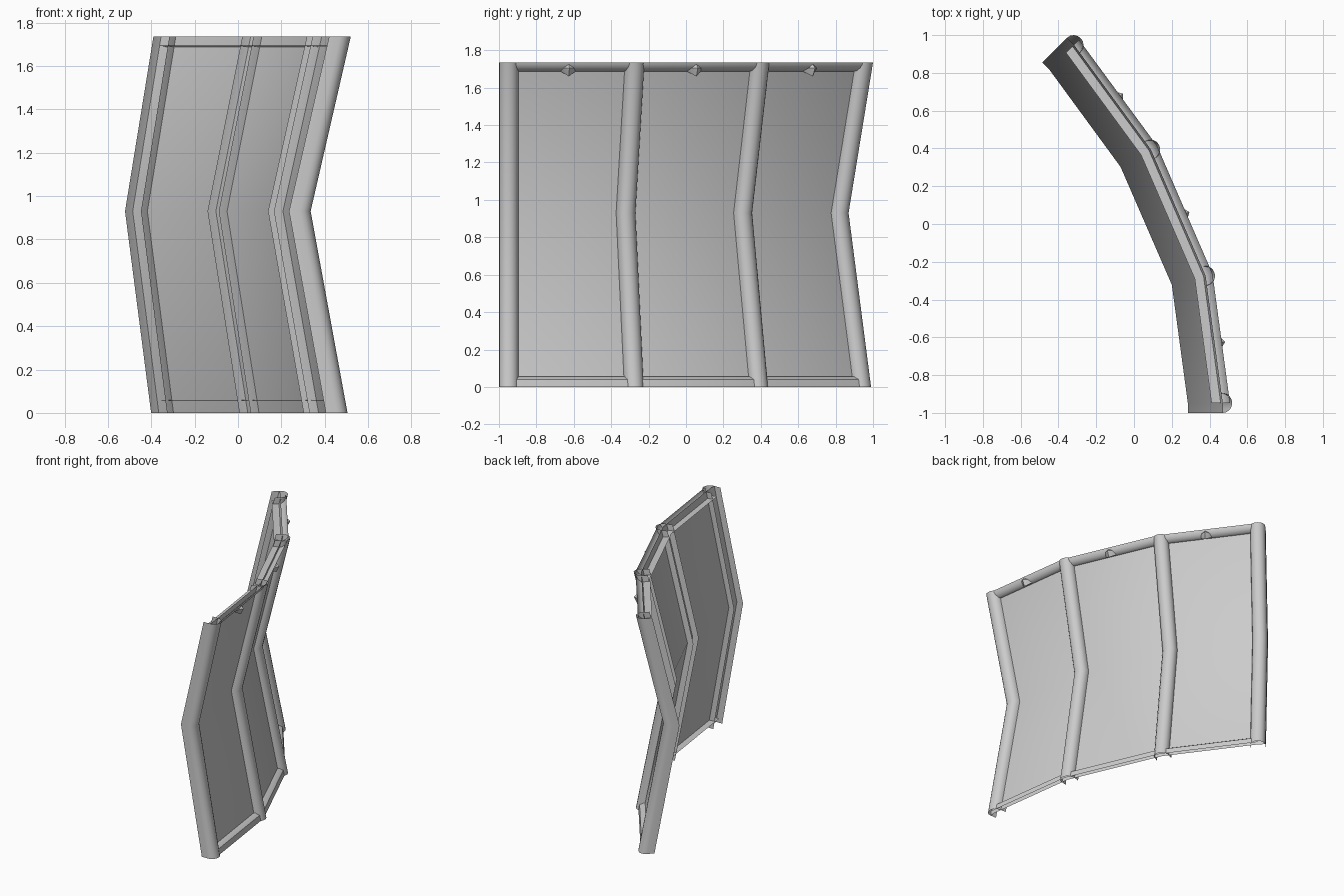
import bpy, bmesh, math
from mathutils import Vector

if "Cube" in bpy.data.objects:
    bpy.data.objects.remove(bpy.data.objects["Cube"])

H, KINK = 1.735, 0.93
# plan position of each post at the top, and its outward angle
POSTS = [(0.47, -0.948, 0), (0.379, -0.274, 15), (0.089, 0.395, 30), (-0.318, 0.949, 45)]


def shift(z):
    """Inward lean of the wall at height z."""
    if z > KINK:
        return -0.185 * (H - z) / (H - KINK)
    return -0.015 - 0.17 * z / KINK


def place(i, t, r, z):
    """Point at post i: t along the wall, r outward, z up."""
    x, y, a = POSTS[i]
    a = math.radians(a)
    n = Vector((math.cos(a), math.sin(a), 0))
    s = Vector((-math.sin(a), math.cos(a), 0))
    return Vector((x, y, z)) + n * (r + shift(z)) + s * t


def finish(name, bm, angle=35):
    me = bpy.data.meshes.new(name)
    bm.to_mesh(me)
    bm.free()
    ob = bpy.data.objects.new(name, me)
    bpy.context.collection.objects.link(ob)
    bpy.context.view_layer.objects.active = ob
    ob.select_set(True)
    bpy.ops.object.shade_smooth_by_angle(angle=math.radians(angle))
    ob.select_set(False)


def sheet(name, rows):
    """Open shell through equal-length rows of points."""
    bm = bmesh.new()
    vs = [[bm.verts.new(p) for p in row] for row in rows]
    for a, b in zip(vs, vs[1:]):
        for k in range(len(a) - 1):
            bm.faces.new((a[k], a[k + 1], b[k + 1], b[k]))
    finish(name, bm)


# Kinked posts: half-round outside, two side flanges inside, open at the back
arc = [math.pi * k / 8 for k in range(9)]
section = [(0.052, -0.05)] + [(0.052 * math.cos(a), 0.05 * math.sin(a)) for a in arc] + [(-0.052, -0.05)]
for i in range(4):
    sheet(f"post_{i + 1}", [[place(i, t, r, z) for t, r in section] for z in (0, KINK, H)])

# Single wall sheet running behind all the posts
ends = [(0, -0.052), (0, 0), (1, 0), (2, 0), (3, 0), (3, 0.052)]
sheet("wall_panel", [[place(i, t, 0, z) for i, t in ends] for z in (H, KINK, 0)])

# Top and bottom rails: inner flange and rounded or chamfered outside
top_rail = [(-0.05, H - 0.042), (0, H - 0.048), (0.018, H - 0.044), (0.032, H - 0.03),
            (0.038, H - 0.012), (0.038, H)]
bottom_rail = [(0.034, 0), (0.034, 0.04), (0.012, 0.056), (-0.05, 0.06)]
for name, prof in (("top_rail", top_rail), ("bottom_rail", bottom_rail)):
    sheet(name, [[place(i, 0, r, z) for r, z in prof] for i in range(4)])

# Small faceted knobs under the middle of each top rail span
for i in range(3):
    a = math.radians(7.5 + 15 * i)
    n, s = Vector((math.cos(a), math.sin(a), 0)), Vector((-math.sin(a), math.cos(a), 0))
    base = (place(i, 0, 0, H) + place(i + 1, 0, 0, H)) / 2 - s * 0.02
    base.z = 0
    bm = bmesh.new()
    tip = bm.verts.new(base + n * 0.035 + Vector((0, 0, H - 0.075)))
    rim = [bm.verts.new(base + n * r + s * t + Vector((0, 0, z)))
           for t, r, z in ((-0.04, 0, H - 0.048), (-0.028, 0.034, H - 0.03), (0, 0.056, H - 0.03),
                           (0.028, 0.034, H - 0.03), (0.04, 0, H - 0.048))]
    top = bm.verts.new(base + n * 0.036 + Vector((0, 0, H - 0.01)))
    for p, q in zip(rim, rim[1:]):
        bm.faces.new((tip, q, p))
    bm.faces.new((rim[1], rim[2], top))
    bm.faces.new((rim[2], rim[3], top))
    finish(f"rail_knob_{i + 1}", bm)
